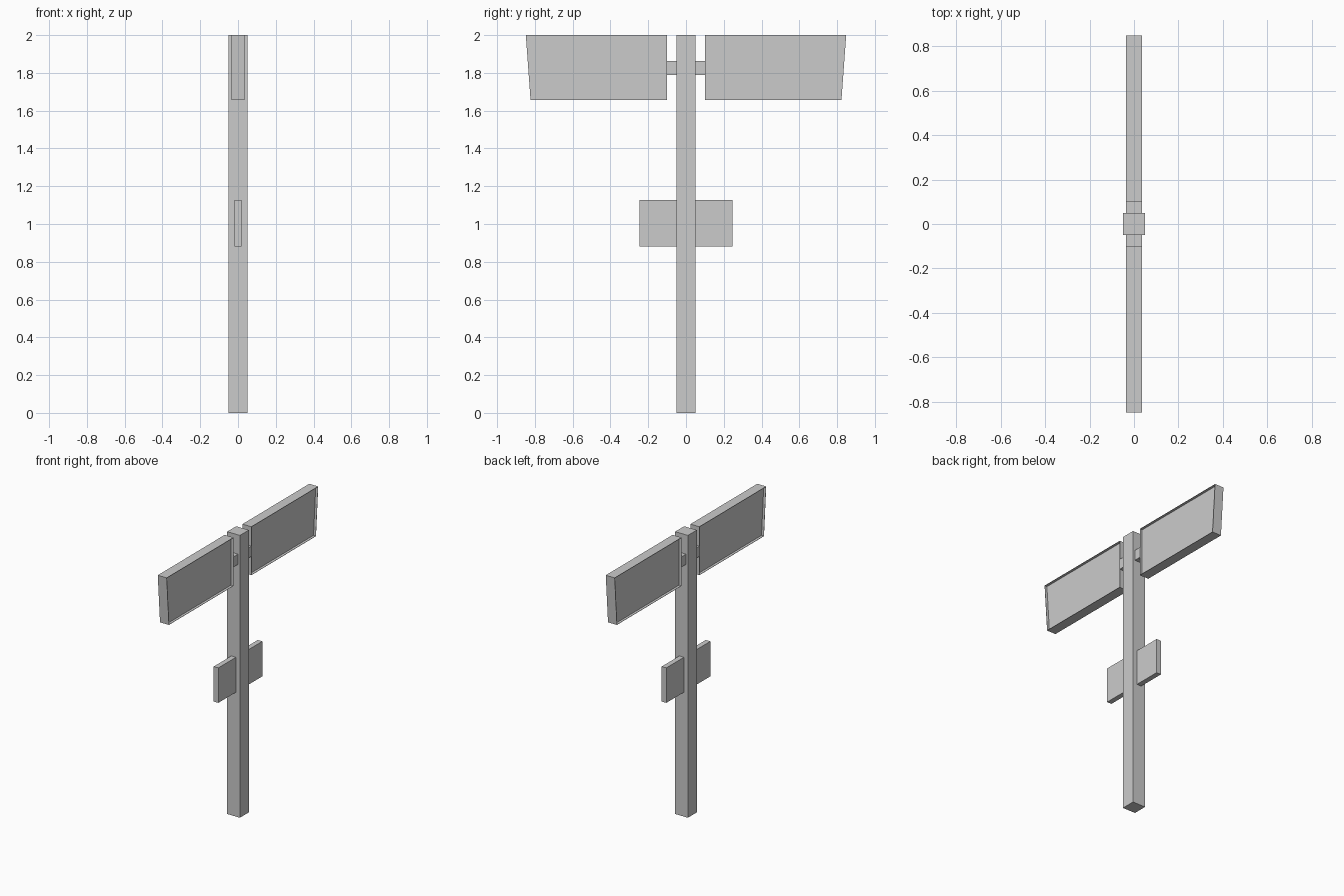
import bpy, bmesh

if "Cube" in bpy.data.objects:
    bpy.data.objects.remove(bpy.data.objects["Cube"])


def make_part(name, profile, half_x, mirror=True, recess=0.0):
    """Extrude a (y, z) profile across x, optionally sinking both broad faces."""
    bm = bmesh.new()
    face = bm.faces.new([bm.verts.new((-half_x, y, z)) for y, z in profile])
    ext = bmesh.ops.extrude_face_region(bm, geom=[face], use_keep_orig=True)
    verts = [g for g in ext["geom"] if isinstance(g, bmesh.types.BMVert)]
    bmesh.ops.translate(bm, verts=verts, vec=(2 * half_x, 0, 0))
    bmesh.ops.recalc_face_normals(bm, faces=bm.faces[:])
    if recess:
        for f in [f for f in bm.faces if abs(f.normal.x) > 0.9]:
            side = 1 if f.normal.x > 0 else -1
            # thin rim, then a straight-walled recess
            bmesh.ops.inset_region(bm, faces=[f], thickness=0.003)
            inner = bmesh.ops.extrude_face_region(bm, geom=[f])["geom"]
            moved = [g for g in inner if isinstance(g, bmesh.types.BMVert)]
            bmesh.ops.translate(bm, verts=moved, vec=(-side * recess, 0, 0))
            if f.is_valid:
                bm.faces.remove(f)
        bmesh.ops.recalc_face_normals(bm, faces=bm.faces[:])
    mesh = bpy.data.meshes.new(name)
    bm.to_mesh(mesh)
    bm.free()
    obj = bpy.data.objects.new(name, mesh)
    bpy.context.collection.objects.link(obj)
    if mirror:
        mod = obj.modifiers.new("mirror_sides", 'MIRROR')
        mod.use_axis = (False, True, False)
        mod.use_mirror_merge = False
    return obj


def rect(y0, y1, z0, z1):
    return [(y0, z0), (y1, z0), (y1, z1), (y0, z1)]


# Upright post
make_part("post", rect(-0.05, 0.05, 0, 2), 0.05, mirror=False)

# Large tapered sign boards with sunken faces
make_part("sign_boards", [(0.10, 1.657), (0.823, 1.657), (0.848, 2.0), (0.10, 2.0)],
          0.035, recess=0.018)

# Brackets joining the boards to the post
make_part("sign_brackets", rect(0.05, 0.10, 1.79, 1.863), 0.035)

# Small plates halfway up the post
make_part("small_plates", rect(0.05, 0.246, 0.88, 1.128), 0.018)
